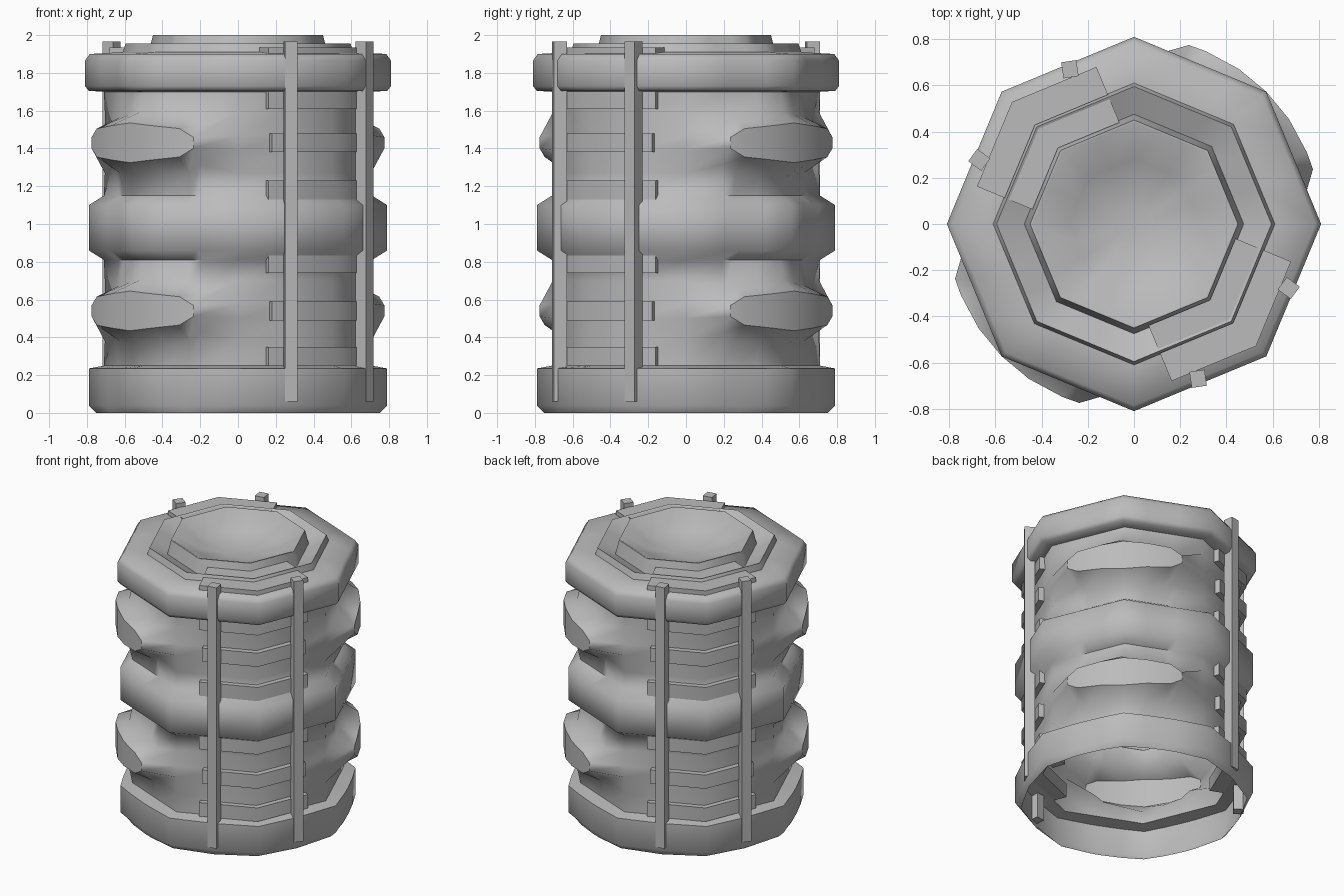
import bpy, bmesh
from math import radians, cos, sin
from mathutils import Matrix, Vector

cube = bpy.data.objects.get("Cube")
if cube:
    bpy.data.objects.remove(cube)

grey = bpy.data.materials.new("plain grey")
grey.use_nodes = True
COLOUR = (0.5, 0.5, 0.5, 1)
grey.diffuse_color = COLOUR
grey.node_tree.nodes["Principled BSDF"].inputs["Base Color"].default_value = COLOUR


def finish(bm, name, smooth_angle=None):
    mesh = bpy.data.meshes.new(name)
    bmesh.ops.recalc_face_normals(bm, faces=bm.faces)
    bm.to_mesh(mesh)
    bm.free()
    mesh.materials.append(grey)
    obj = bpy.data.objects.new(name, mesh)
    bpy.context.collection.objects.link(obj)
    if smooth_angle:
        bpy.ops.object.select_all(action='DESELECT')
        obj.select_set(True)
        bpy.context.view_layer.objects.active = obj
        bpy.ops.object.shade_smooth_by_angle(angle=radians(smooth_angle))
    return obj


def octagon(angle):
    """Radius of a unit octagon with corners on the axes."""
    return cos(radians(22.5)) / cos(radians(angle % 45 - 22.5))


# Columns: denser where the side bulges sit
plain = [0, 22.5, 45, 67.5]
bulged = [0, 17, 22.5, 34, 45, 56, 67.5, 73]
columns = [(q * 90 + a, q % 2 == 0) for q in range(4)
           for a in (plain if q % 2 else bulged)]


def bulge_height(angle, has_bulge):
    t = abs(angle % 90 - 45)
    if not has_bulge or t > 30:
        return 0
    return 0.105 - 0.03 * t / 22.5 if t < 23 else 0.03


def ring(z, radius, roundness=0.0):
    pts = []
    for a, _ in columns:
        r = radius * (octagon(a) * (1 - roundness) + roundness)
        pts.append((r * cos(radians(a)), r * sin(radians(a)), z))
    return pts


def bulge_ring(zc, side, step):
    """step 0 = lip of the bulge, 1 = its shoulder (longer underneath)."""
    drop = 0.06 if side > 0 else 0.085
    pts = []
    for a, has in columns:
        h = bulge_height(a, has)
        r = 0.705 * octagon(a)
        z = zc + side * (0.04 + 0.12 * step)
        if h:
            r = 0.81 if step == 0 else r + 0.025
            z = zc + side * (h + drop * step)
        pts.append((r * cos(radians(a)), r * sin(radians(a)), z))
    return pts


def waist(bottom, top, zc):
    return ([ring(bottom, 0.71)] +
            [bulge_ring(zc, s, k) for s, k in ((-1, 1), (-1, 0), (1, 0), (1, 1))] +
            [ring(top, 0.71)])


# Body shell, open underneath
rings = [ring(0, 0.75, 0.6), ring(0.04, 0.79, 0.3), ring(0.235, 0.79, 0.3)]
rings += waist(0.25, 0.81, 0.54)
rings += [ring(0.86, 0.79), ring(1.10, 0.79)]
rings += waist(1.15, 1.70, 1.43)
rings += [ring(z, r) for z, r in (
    (1.705, 0.79), (1.73, 0.81), (1.865, 0.81), (1.90, 0.785),
    (1.91, 0.61), (1.955, 0.595), (1.90, 0.475), (2.0, 0.45), (2.0, 0.44),
    (1.91, 0.28), (1.87, 0.1))]
bm = bmesh.new()
verts = [[bm.verts.new(p) for p in pts] for pts in rings]
n = len(columns)
for low, high in zip(verts, verts[1:]):
    for i in range(n):
        j = (i + 1) % n
        bm.faces.new((low[i], low[j], high[j], high[i]))
bm.faces.new(verts[-1])

# Crisp outline around each bulge face
for face in bm.faces:
    waist_face = all(0.3 < v.co.z < 0.75 or 1.2 < v.co.z < 1.65 for v in face.verts)
    if waist_face and all(v.co.xy.length > 0.805 for v in face.verts):
        for edge in face.edges:
            if not all(all(v.co.xy.length > 0.805 for v in f.verts)
                       for f in edge.link_faces):
                edge.smooth = False
finish(bm, "barrel_body", 62)


def bent_bar(name, turn, inner, outer, half_in, z0, z1):
    """Chevron bar wrapping the octagon corner that points along turn."""
    def path(dist):
        corner = Vector((dist / cos(radians(22.5)), 0))
        pts = []
        for s in (-1, 1):
            normal = Vector((cos(radians(22.5)), s * sin(radians(22.5))))
            along = Vector((-normal.y, normal.x)) * s
            pts.append(normal * dist + along * half_in)
        return [pts[0], corner, pts[1]]
    outline = path(outer) + path(inner)[::-1]
    bm = bmesh.new()
    low = [bm.verts.new((p.x, p.y, z0)) for p in outline]
    high = [bm.verts.new((p.x, p.y, z1)) for p in outline]
    for i in range(6):
        j = (i + 1) % 6
        bm.faces.new((low[i], low[j], high[j], high[i]))
    for loop in (low, high):
        a, b, c, d, e, f = loop
        bm.faces.new((a, b, e, f))
        bm.faces.new((b, c, d, e))
    bm.transform(Matrix.Rotation(radians(turn), 4, 'Z'))
    finish(bm, name, 50)


# Two ladders on opposite corners
for turn, side in ((-45, "front"), (135, "back")):
    for i, z in enumerate((0.30, 0.54, 0.79, 1.18, 1.43, 1.66)):
        half = 0.09 if i in (1, 4) else 0.11
        bent_bar(f"{side}_ladder_rung_{i + 1}", turn, 0.56, 0.69, half, z - 0.05, z + 0.05)
    bent_bar(f"{side}_ladder_top_bracket", turn, 0.56, 0.69, 0.11, 1.87, 1.935)
    bent_bar(f"{side}_ladder_inner_plate", turn, 0.43, 0.54, 0.11, 1.89, 1.95)
    for k, s in enumerate((-1, 1)):
        bm = bmesh.new()
        bmesh.ops.create_cube(bm, size=1)
        place = (Matrix.Rotation(radians(turn + s * 22.5), 4, 'Z')
                 @ Matrix.Translation((0.725, 0, 1.0125))
                 @ Matrix.Rotation(radians(-14), 4, 'Z')
                 @ Matrix.Diagonal((0.07, 0.066, 1.905, 1)))
        bm.transform(place)
        finish(bm, f"{side}_ladder_rail_{k + 1}")
